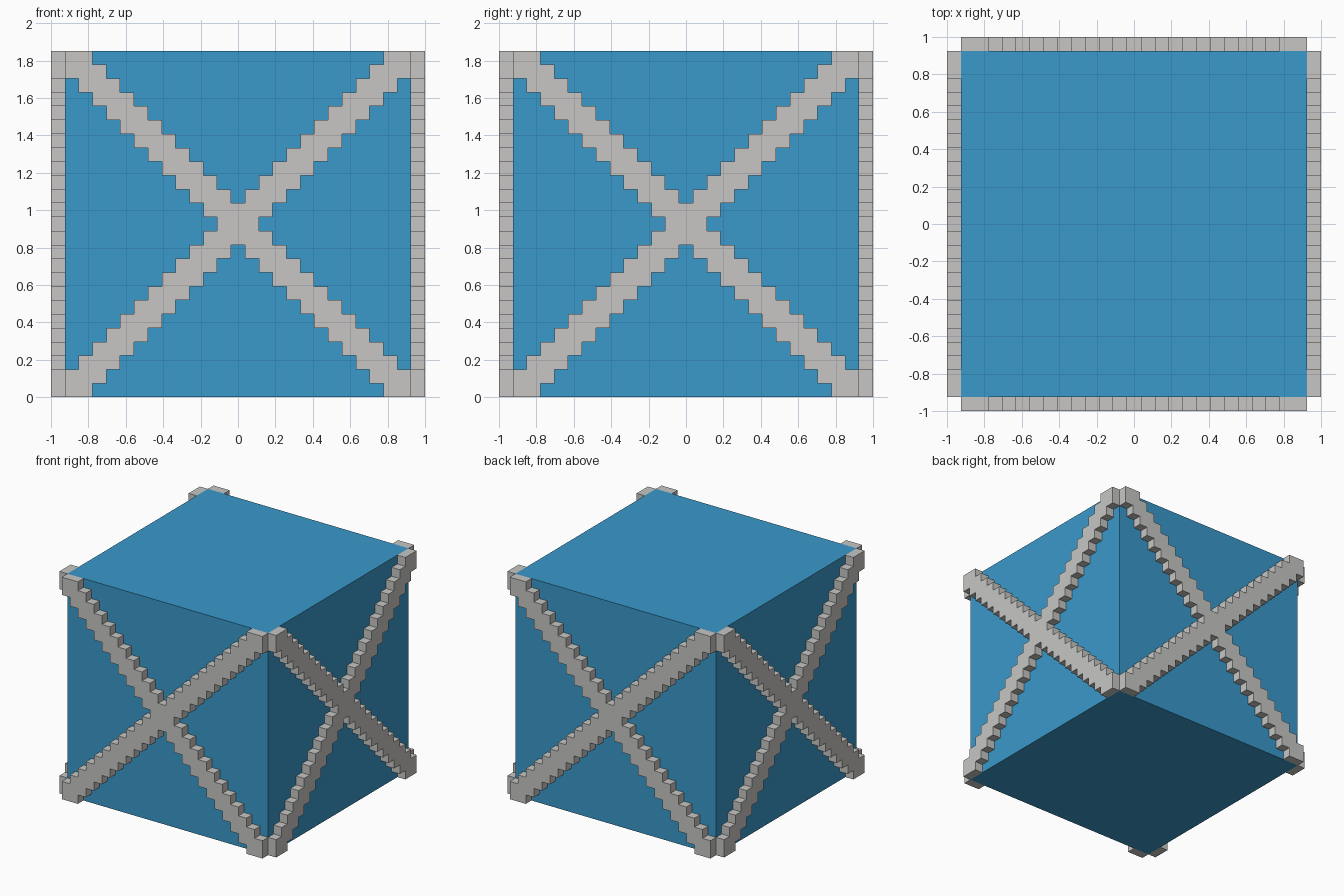
import bpy, bmesh, math
from mathutils import Matrix, Vector

if "Cube" in bpy.data.objects:
    bpy.data.objects.remove(bpy.data.objects["Cube"])

N = 25              # cells along each box edge
U = 2 / (N + 2)     # cell size: box plus one brace cell on each side
H = N * U / 2       # half box width


def material(name, rgb):
    m = bpy.data.materials.new(name)
    m.diffuse_color = (*rgb, 1)
    m.use_nodes = True
    m.node_tree.nodes["Principled BSDF"].inputs["Base Color"].default_value = m.diffuse_color
    return m


blue = material("blue", (0.042, 0.314, 0.591))
grey = material("light grey", (0.571, 0.565, 0.552))


def add_object(name, bm, mat):
    mesh = bpy.data.meshes.new(name)
    bm.to_mesh(mesh)
    bm.free()
    mesh.materials.append(mat)
    obj = bpy.data.objects.new(name, mesh)
    bpy.context.collection.objects.link(obj)
    return obj


# Solid blue box
bm = bmesh.new()
bmesh.ops.create_cube(bm, size=2 * H, matrix=Matrix.Translation((0, 0, H)))
add_object("box", bm, blue)


# Stepped X brace: cells near either diagonal, extruded one cell outwards
def brace(name, angle):
    bm = bmesh.new()
    verts = {}

    def vert(i, j):
        if (i, j) not in verts:
            verts[i, j] = bm.verts.new((i * U - H, -H, j * U))
        return verts[i, j]

    for i in range(N):
        for j in range(N):
            if abs(i - j) <= 1 or abs(i + j - (N - 1)) <= 1:
                bm.faces.new([vert(i, j), vert(i + 1, j),
                              vert(i + 1, j + 1), vert(i, j + 1)])
    out = bmesh.ops.extrude_face_region(bm, geom=bm.faces[:])
    moved = [g for g in out["geom"] if isinstance(g, bmesh.types.BMVert)]
    bmesh.ops.translate(bm, verts=moved, vec=Vector((0, -U, 0)))
    bmesh.ops.recalc_face_normals(bm, faces=bm.faces[:])
    bmesh.ops.rotate(bm, verts=bm.verts[:], cent=(0, 0, 0),
                     matrix=Matrix.Rotation(angle, 3, 'Z'))
    add_object(name, bm, grey)


for k, side in enumerate(("front", "right", "back", "left")):
    brace(side + "_cross_brace", k * math.pi / 2)
